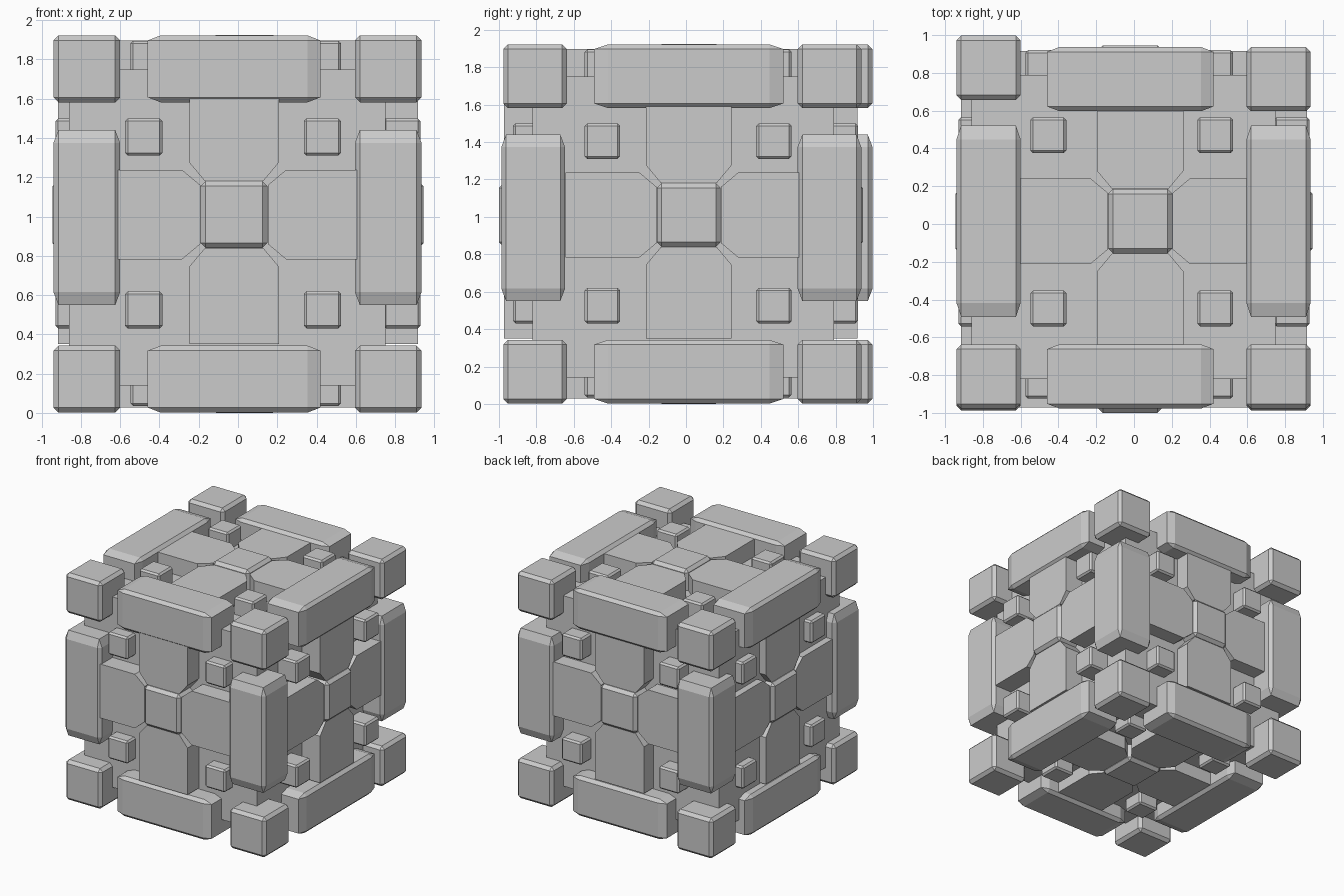
import bpy, bmesh
from mathutils import Vector

if "Cube" in bpy.data.objects:
    bpy.data.objects.remove(bpy.data.objects["Cube"])

grey = bpy.data.materials.new("plain grey")
grey.diffuse_color = (0.6, 0.6, 0.6, 1)
grey.use_nodes = True
grey.node_tree.nodes["Principled BSDF"].inputs["Base Color"].default_value = grey.diffuse_color


def finish(bm, name):
    bmesh.ops.recalc_face_normals(bm, faces=bm.faces)
    me = bpy.data.meshes.new(name)
    bm.to_mesh(me)
    bm.free()
    me.materials.append(grey)
    ob = bpy.data.objects.new(name, me)
    bpy.context.collection.objects.link(ob)
    return ob


def block(name, centre, size, bevel=0.074):
    """Bevelled unit cube stretched to size, so the bevel stretches too."""
    bm = bmesh.new()
    bmesh.ops.create_cube(bm, size=1)
    if bevel:
        bmesh.ops.bevel(bm, geom=bm.edges[:], offset=bevel, segments=1,
                        affect='EDGES', profile=0.5)
    for v in bm.verts:
        v.co = Vector([c * s for c, s in zip(v.co, size)]) + Vector(centre)
    finish(bm, name)


def arm(name, axis, lo, hi, centre, u, v, sign):
    """Plate pointing along u*sign, its inner corners chamfered."""
    outline = [(0.172, -0.15), (0.265, -0.228), (0.66, -0.228),
               (0.66, 0.228), (0.265, 0.228), (0.172, 0.15)]
    bm = bmesh.new()
    rings = []
    for d in (lo, hi):
        ring = []
        for a, b in outline:
            p = Vector(centre)
            p[axis] = d
            p[u] += sign * a
            p[v] += b
            ring.append(bm.verts.new(p))
        bm.faces.new(ring)
        rings.append(ring)
    n = len(outline)
    for i in range(n):
        j = (i + 1) % n
        bm.faces.new((rings[0][i], rings[0][j], rings[1][j], rings[1][i]))
    finish(bm, name)


# core cube
block("core", (-0.055, -0.015, 0.945), (1.61, 1.61, 1.61), 0)

# positions of the outer blocks along each axis (low, high)
OUT = [(-0.77, 0.765), (-0.807, 0.767), (0.172, 1.752)]
MID = (-0.02, 0.015, 0.995)
LENGTH = (0.88, 1.015, 0.89)
W = 0.34

# corner cubes, the back left column sits further back
for i in range(2):
    for j in range(2):
        for k in range(2):
            y = OUT[1][j] + (0.06 if (i, j) == (0, 1) else 0)
            block("corner_cube", (OUT[0][i], y, OUT[2][k]), (W, W, W))

# edge beams
for axis in range(3):
    a, b = [t for t in range(3) if t != axis]
    for i in range(2):
        for j in range(2):
            c = list(MID)
            c[a], c[b] = OUT[a][i], OUT[b][j]
            if axis == 2 and (i, j) == (0, 1):
                c[1] += 0.06
            if axis == 2 and j == 0:
                c[1] -= 0.01
            size = [W, W, W]
            size[axis] = LENGTH[axis]
            block("edge_beam", c, size)

# face details: centre stud, four arms, four small studs
STUD = [(-0.453, 0.43), (-0.447, 0.47), (0.525, 1.405)]
CORE = [(-0.86, 0.75), (-0.82, 0.79), (0.14, 1.75)]
TOP_CENTRE = [(-0.945, 0.945), (-1.0, 0.945), (0.0, 1.925)]
TOP_STUD = [(-0.93, 0.93), (-0.925, 0.92), (0.035, 1.895)]
for axis in range(3):
    u, v = [t for t in range(3) if t != axis]
    centre = [0.033 if axis == 2 else -0.02, 0.015, 1.01]
    for side, s in enumerate((-1, 1)):
        c = list(centre)
        c[axis] = TOP_CENTRE[axis][side] - s * W / 2
        block("centre_stud", c, (W, W, W))
        outer = TOP_CENTRE[axis][side] - s * 0.028
        inner = CORE[axis][side] - s * 0.03
        for p, q in ((u, v), (v, u)):
            for sign in (-1, 1):
                arm("cross_arm", axis, inner, outer, centre, p, q, sign)
        for i in range(2):
            for j in range(2):
                c[axis] = TOP_STUD[axis][side] - s * 0.095
                c[u], c[v] = STUD[u][i], STUD[v][j]
                if u == 0 and i == 0:
                    c[u] = -0.48 if axis == 1 else -0.453
                block("small_stud", c, (0.19, 0.19, 0.19))
